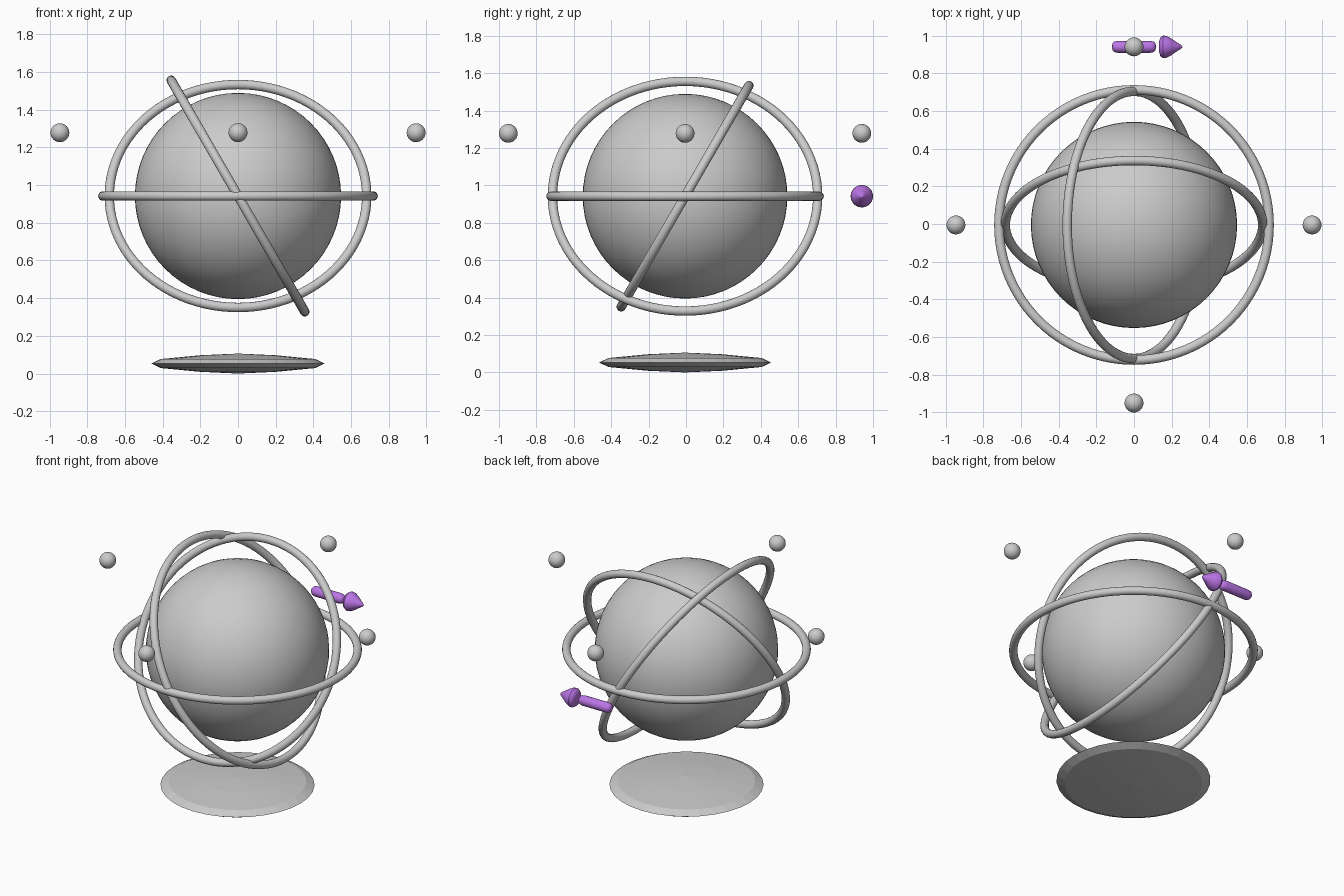
import bpy, bmesh, math
from mathutils import Matrix

if "Cube" in bpy.data.objects:
    bpy.data.objects.remove(bpy.data.objects["Cube"])

CY, CZ = -0.005, 0.942          # common centre of globe and rings

purple = bpy.data.materials.new("purple")
purple.diffuse_color = (0.5, 0.18, 0.8, 1)
purple.use_nodes = True
purple.node_tree.nodes["Principled BSDF"].inputs["Base Color"].default_value = purple.diffuse_color


def finish(name, smooth=True):
    ob = bpy.context.object
    ob.name = name
    if smooth:
        bpy.ops.object.shade_smooth_by_angle(angle=math.radians(40))
    return ob


def ball(name, loc, r, seg=32):
    bpy.ops.mesh.primitive_uv_sphere_add(segments=seg, ring_count=seg // 2, radius=r, location=loc)
    return finish(name)


def ring(name, major, rot):
    bpy.ops.mesh.primitive_torus_add(major_radius=major, minor_radius=0.025, major_segments=96,
                                     minor_segments=16, location=(0, CY, CZ), rotation=rot)
    return finish(name)


def lathe(name, profile, seg, matrix, smooth=True, mat=None):
    """Revolve (radius, height) points around local z."""
    bm = bmesh.new()
    vs = [bm.verts.new((r, 0, z)) for r, z in profile]
    es = [bm.edges.new(p) for p in zip(vs, vs[1:])]
    bmesh.ops.spin(bm, geom=vs + es, cent=(0, 0, 0), axis=(0, 0, 1),
                   angle=math.tau, steps=seg, use_duplicate=False)
    bmesh.ops.remove_doubles(bm, verts=bm.verts, dist=1e-5)
    bmesh.ops.recalc_face_normals(bm, faces=bm.faces)
    me = bpy.data.meshes.new(name)
    bm.to_mesh(me)
    bm.free()
    ob = bpy.data.objects.new(name, me)
    bpy.context.collection.objects.link(ob)
    ob.matrix_world = matrix
    bpy.context.view_layer.objects.active = ob
    bpy.ops.object.select_all(action='DESELECT')
    ob.select_set(True)
    if mat:
        me.materials.append(mat)
    return finish(name, smooth)


# central globe
ball("globe", (0, CY, CZ), 0.547, 64)

# three orbit rings
ring("level_ring", 0.717, (0, 0, 0))
ring("side_tilted_ring", 0.709, (0, math.radians(60), 0))
ring("back_tilted_ring", 0.683, (math.radians(60), 0, 0))

# four small satellites
for i in range(4):
    a = i * math.pi / 2
    ball(f"satellite_{i + 1}", (0.945 * math.cos(a), CY + 0.945 * math.sin(a), 1.278), 0.05)

# faceted lens-shaped base
half = [(0, 0.053), (0.2, 0.044), (0.41, 0.024), (0.46, 0)]
lens = half + [(r, -z) for r, z in half[-2::-1]]
lathe("base_disc", lens, 32, Matrix.Translation((0, CY, 0.053)), smooth=False)

# direction arrow at the back, pointing along +x
along_x = Matrix.Translation((0, 0.94, CZ)) @ Matrix.Rotation(math.pi / 2, 4, 'Y')
end = [(0, 0.117), (0.018, 0.114), (0.028, 0.104), (0.032, 0.085)]
lathe("arrow_shaft", [(r, -z) for r, z in end] + end[::-1], 24, along_x, mat=purple)
head = [(0, 0.132), (0.03, 0.134), (0.05, 0.14), (0.06, 0.155), (0.058, 0.172),
        (0.045, 0.197), (0.024, 0.228), (0.01, 0.25), (0, 0.258)]
lathe("arrow_head", head, 24, along_x, mat=purple)
